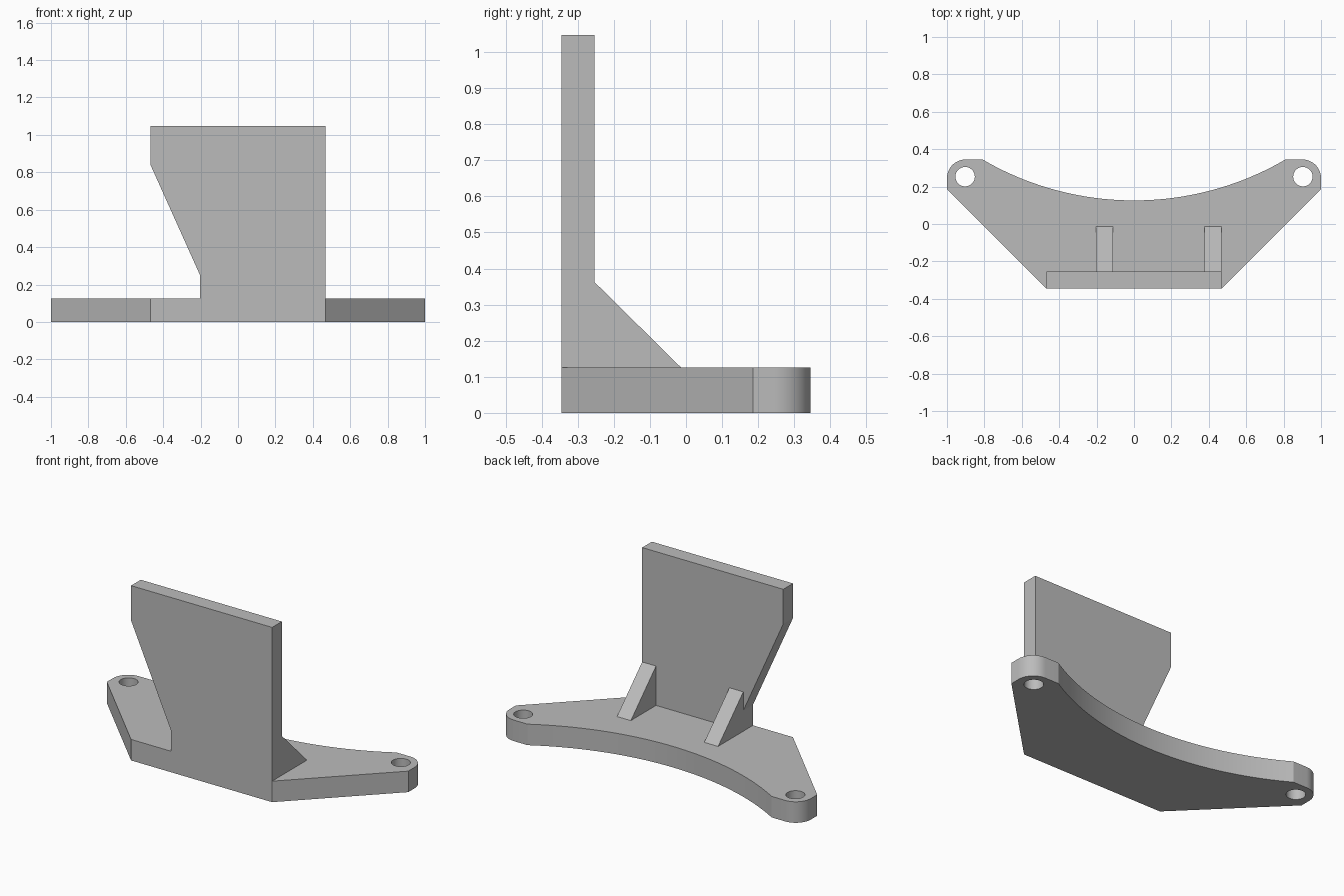
import bpy, bmesh
from math import sin, cos, pi, asin
from mathutils import Vector

if "Cube" in bpy.data.objects:
    bpy.data.objects.remove(bpy.data.objects["Cube"], do_unlink=True)

grey = bpy.data.materials.new("plain grey")
grey.use_nodes = True
colour = (0.5, 0.5, 0.5, 1)
grey.diffuse_color = colour
grey.node_tree.nodes["Principled BSDF"].inputs["Base Color"].default_value = colour


def arc(cx, cy, r, start, end, steps):
    """Points along a circular arc, both ends included."""
    angles = [start + (end - start) * i / steps for i in range(steps + 1)]
    return [(cx + r * cos(a), cy + r * sin(a)) for a in angles]


def extruded(name, loops, place, depth):
    """Fill closed outlines (later ones are holes) and extrude them."""
    bm = bmesh.new()
    edges = []
    for loop in loops:
        verts = [bm.verts.new(place(*p)) for p in loop]
        edges += [bm.edges.new((v, verts[i - 1])) for i, v in enumerate(verts)]
    bmesh.ops.triangle_fill(bm, use_beauty=True, edges=edges)
    result = bmesh.ops.extrude_face_region(bm, geom=bm.faces[:], use_keep_orig=True)
    moved = [g for g in result["geom"] if isinstance(g, bmesh.types.BMVert)]
    bmesh.ops.translate(bm, verts=moved, vec=Vector(depth))
    bmesh.ops.recalc_face_normals(bm, faces=bm.faces[:])
    mesh = bpy.data.meshes.new(name)
    bm.to_mesh(mesh)
    bm.free()
    mesh.materials.append(grey)
    obj = bpy.data.objects.new(name, mesh)
    bpy.context.collection.objects.link(obj)
    return obj


HALF = 0.468       # half width of the wall
FRONT = -0.345
BACK = 0.345
WALL_BACK = -0.253
BASE_TOP = 0.126

# Base plate: angled sides, rounded ears, concave back edge, two bolt holes
ear_x, hollow_x, hollow_y = 0.81, 0.81, 0.126
sag = BACK - hollow_y
radius = (hollow_x ** 2 + sag ** 2) / (2 * sag)
half_angle = asin(hollow_x / radius)
right_side = [(HALF, FRONT), (1, 0.185)] + arc(0.9, 0.245, 0.1, 0, pi / 2, 12)
hollow = arc(0, hollow_y + radius, radius,
             -pi / 2 + half_angle, -pi / 2 - half_angle, 40)
left_side = [(-x, y) for x, y in reversed(right_side)]
holes = [arc(s * 0.903, 0.253, 0.052, 0, 2 * pi, 32)[:-1] for s in (-1, 1)]
base = extruded("base_plate", [right_side + hollow + left_side] + holes,
                lambda x, y: (x, y, 0), (0, 0, BASE_TOP))

# Upright wall with a slanted cut-away on its right side
wall_outline = [(-0.203, BASE_TOP), (HALF, BASE_TOP), (HALF, 1.048),
                (-HALF, 1.048), (-HALF, 0.84), (-0.203, 0.25)]
extruded("upright_wall", [wall_outline],
         lambda x, z: (x, FRONT, z), (0, WALL_BACK - FRONT, 0))

# Triangular gussets bracing the wall
gusset_outline = [(WALL_BACK, BASE_TOP), (-0.014, BASE_TOP), (WALL_BACK, 0.362)]
for name, left in (("right_gusset", -0.203), ("left_gusset", HALF - 0.092)):
    extruded(name, [gusset_outline],
             lambda y, z: (left, y, z), (0.092, 0, 0))

# Smooth the curved rims of the base
bpy.ops.object.select_all(action="DESELECT")
base.select_set(True)
bpy.context.view_layer.objects.active = base
bpy.ops.object.shade_smooth_by_angle(angle=pi / 7)
